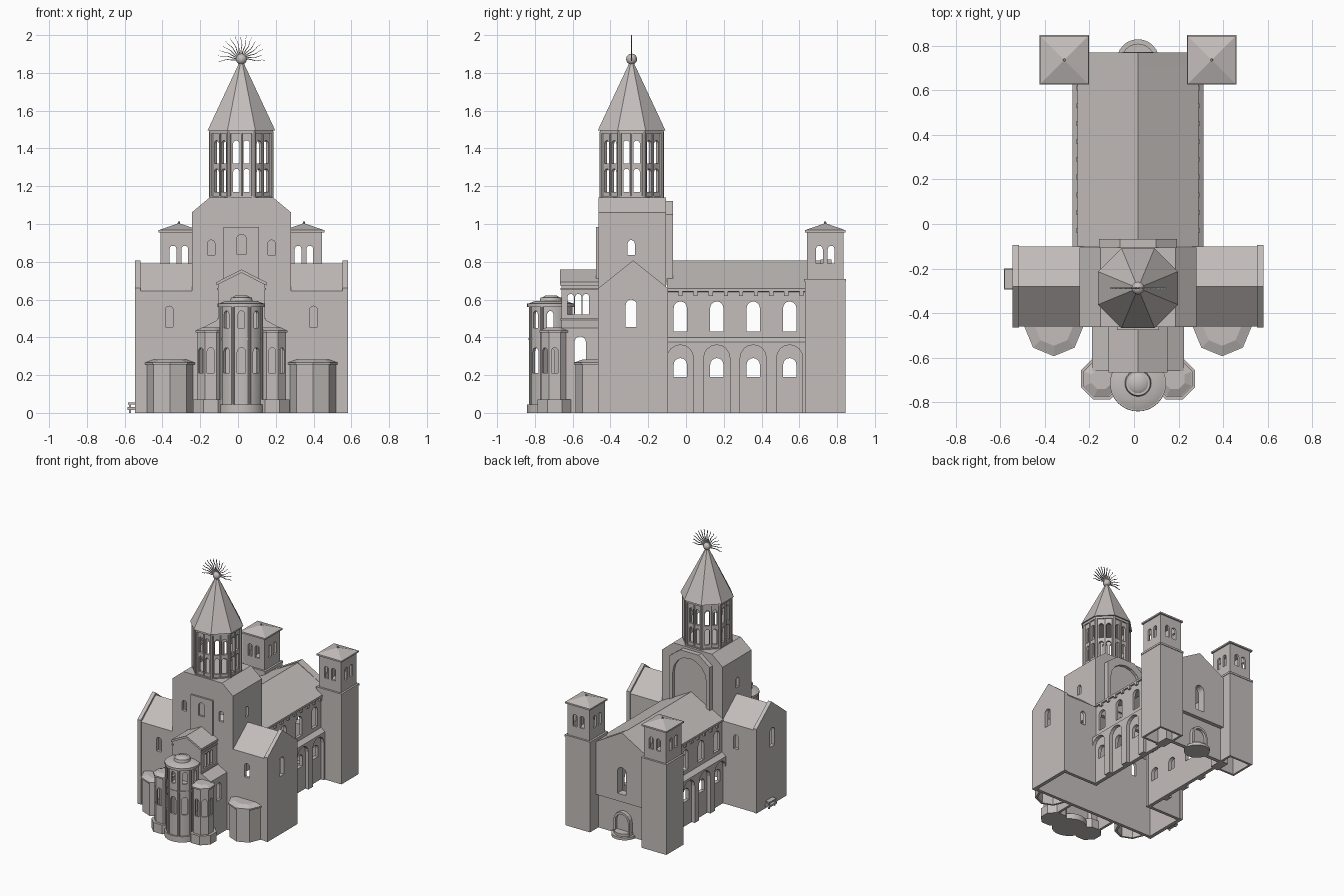
import bpy, bmesh, math
from mathutils import Matrix, Vector

if "Cube" in bpy.data.objects:
    bpy.data.objects.remove(bpy.data.objects["Cube"])

CX = 0.018  # building axis
stone = bpy.data.materials.new("pale stone")
stone.diffuse_color = (0.55, 0.515, 0.50, 1)
stone.use_nodes = True
stone.node_tree.nodes["Principled BSDF"].inputs["Base Color"].default_value = stone.diffuse_color

def finish(name, bm, mat=None):
    bmesh.ops.transform(bm, verts=bm.verts, matrix=Matrix.Translation((CX, 0, 0)) @ (mat or Matrix()))
    bmesh.ops.recalc_face_normals(bm, faces=bm.faces)
    me = bpy.data.meshes.new(name)
    bm.to_mesh(me)
    bm.free()
    me.materials.append(stone)
    o = bpy.data.objects.new(name, me)
    bpy.context.collection.objects.link(o)
    return o

def prism(name, pts, axis, a, b, mat=None):
    """Extrude a 2D outline along an axis from a to b."""
    put = {'x': lambda p, t: (t, p[0], p[1]), 'y': lambda p, t: (p[0], t, p[1]),
           'z': lambda p, t: (p[0], p[1], t)}[axis]
    bm = bmesh.new()
    lo = [bm.verts.new(put(p, a)) for p in pts]
    hi = [bm.verts.new(put(p, b)) for p in pts]
    bm.faces.new(lo)
    bm.faces.new(hi)
    n = len(pts)
    for i in range(n):
        bm.faces.new((lo[i], lo[(i + 1) % n], hi[(i + 1) % n], hi[i]))
    return finish(name, bm, mat)

def box(name, x0, x1, y0, y1, z0, z1):
    return prism(name, [(x0, y0), (x1, y0), (x1, y1), (x0, y1)], 'z', z0, z1)

def frustum(name, c, n, r0, r1, z0, z1, turn=0.0, smooth=False):
    bm = bmesh.new()
    bmesh.ops.create_cone(bm, cap_ends=True, segments=n, radius1=r0, radius2=r1, depth=z1 - z0)
    # first vertex of a segment points along +y
    m = Matrix.Translation((c[0], c[1], (z0 + z1) / 2)) @ Matrix.Rotation(turn, 4, 'Z')
    o = finish(name, bm, m)
    if smooth:
        soften(o)
    return o

def soften(o):
    bpy.ops.object.select_all(action='DESELECT')
    o.select_set(True)
    bpy.context.view_layer.objects.active = o
    bpy.ops.object.shade_smooth_by_angle(angle=math.radians(35))

def arch(u, w, z0, z1, n=8):
    r = w / 2
    return [(u - r, z0), (u + r, z0)] + [(u + r * math.cos(math.pi * i / n),
            z1 - r + r * math.sin(math.pi * i / n)) for i in range(n + 1)]

def window(axis, u, w, z0, z1, a, b):
    return prism("cutter", arch(u, w, z0, z1), axis, a, b)

def radial(c, ang, u, w, z0, z1, r0, r1):
    m = Matrix.Translation((c[0], c[1], 0)) @ Matrix.Rotation(ang, 4, 'Z')
    return prism("cutter", arch(u, w, z0, z1, 6), 'y', -r1, -r0, m)

def cut(o, cutters):
    for c in cutters:
        m = o.modifiers.new("cut", 'BOOLEAN')
        m.object, m.operation, m.solver = c, 'DIFFERENCE', 'EXACT'
    me = bpy.data.meshes.new_from_object(o.evaluated_get(bpy.context.evaluated_depsgraph_get()))
    o.modifiers.clear()
    o.data = me
    for c in cutters:
        bpy.data.objects.remove(c)
    return o

def sym(half):
    """Mirror a right-hand outline (x, z) listed bottom to top."""
    return half + [(-x, z) for x, z in reversed(half) if x > 0]

# Nave with blind arcade, two rows of windows
bays = [-0.03 + 0.193 * i for i in range(4)]
nave = prism("nave", sym([(0.295, 0), (0.295, 0.375), (0.262, 0.40), (0.262, 0.64), (0, 0.785)]), 'y', -0.1, 0.74)
c = [prism("cutter", sym([(0.24, -0.1), (0.24, 0.62), (0, 0.755)]), 'y', -0.2, 0.71)]
for y in bays:
    c += [window('x', y, 0.07, 0.43, 0.59, -1, 1), window('x', y, 0.07, 0.19, 0.29, -1, 1)]
    c += [window('x', y, 0.138, -0.02, 0.36, s * 0.268, s * 0.4) for s in (-1, 1)]
c.append(window('y', 0, 0.075, 0.33, 0.54, 0.6, 0.9))
cut(nave, c)
prism("nave_roof", sym([(0.25, 0.64), (0.272, 0.643), (0.272, 0.658), (0, 0.806)]) + [(0, 0.782)], 'y', -0.1, 0.72)
for s in (-1, 1):
    for i in range(9):
        y = -0.04 + 0.08 * i
        box("corbel", min(s * 0.25, s * 0.277), max(s * 0.25, s * 0.277), y, y + 0.022, 0.62, 0.643)

# Rear gable, doorway and round steps
cut(prism("rear_gable", sym([(0.25, 0.27), (0.25, 0.67), (0, 0.812)]), 'y', 0.712, 0.77),
    [window('y', 0, 0.075, 0.33, 0.54, 0.6, 0.9)])
cut(prism("door_frame", arch(0, 0.14, 0, 0.19), 'y', 0.73, 0.772), [window('y', 0, 0.11, -0.02, 0.172, 0.75, 0.9)])
for i, r in enumerate((0.095, 0.075)):
    frustum("rear_step", (0, 0.735), 24, r, r, 0.02 * i, 0.02 * i + 0.02)

# Bell towers
for s in (-1, 1):
    x, y = s * 0.331, 0.737
    cut(box("bell_tower_base", x - 0.107, x + 0.107, y - 0.107, y + 0.107, 0, 0.70),
        [box("cutter", x - 0.09, x + 0.09, y - 0.09, y + 0.09, -0.1, 0.68)])
    box("bell_tower_ledge", x - 0.111, x + 0.111, y - 0.111, y + 0.111, 0.695, 0.71)
    belfry = box("belfry", x - 0.096, x + 0.096, y - 0.096, y + 0.096, 0.71, 0.96)
    c = [box("cutter", x - 0.08, x + 0.08, y - 0.08, y + 0.08, 0.73, 0.94)]
    for u in (-0.031, 0.031):
        for k in range(4):
            c.append(radial((x, y), k * math.pi / 2, u, 0.036, 0.79, 0.885, 0.07, 0.12))
    cut(belfry, c)
    box("belfry_cornice", x - 0.108, x + 0.108, y - 0.108, y + 0.108, 0.955, 0.967)
    frustum("belfry_roof", (x, y), 4, 0.152, 0.006, 0.967, 1.003, math.pi / 4)
    frustum("belfry_finial", (x, y), 8, 0.007, 0.005, 0.995, 1.013)

# Transept with gable ends
trans = prism("transept", [(-0.46, 0), (-0.10, 0), (-0.10, 0.645), (-0.28, 0.79), (-0.46, 0.645)], 'x', -0.55, 0.55)
c = [prism("cutter", [(-0.435, -0.1), (-0.125, -0.1), (-0.125, 0.63), (-0.28, 0.76), (-0.435, 0.63)], 'x', -0.6, 0.6)]
c += [window('y', s * 0.382, 0.042, 0.455, 0.565, -0.6, 0.0) for s in (-1, 1)]
c.append(box("cutter", -0.235, 0.235, -0.2, 0.0, -0.1, 0.6))
cut(trans, c)
for s in (-1, 1):
    cut(prism("transept_gable", [(-0.465, 0), (-0.095, 0), (-0.095, 0.66), (-0.28, 0.808), (-0.465, 0.66)],
              'x', s * 0.535, s * 0.564), [window('x', -0.29, 0.058, 0.455, 0.6, -1, 1)])
    # Small chapels on the transept front
    p = (s * 0.378, -0.462)
    cut(frustum("transept_chapel", p, 8, 0.122, 0.122, 0, 0.262),
        [frustum("cutter", p, 8, 0.105, 0.105, -0.1, 0.24), box("cutter", p[0] - 0.2, p[0] + 0.2, -0.44, -0.2, -0.1, 0.5)])
    for r0, r1, z0, z1 in ((0.132, 0.132, 0.255, 0.267), (0.128, 0.085, 0.267, 0.283)):
        cut(frustum("chapel_roof", p, 8, r0, r1, z0, z1), [box("cutter", p[0] - 0.2, p[0] + 0.2, -0.44, -0.2, -0.1, 0.5)])

# Side entrance step
box("side_step", -0.603, -0.55, -0.295, -0.2, 0.015, 0.03)
box("side_slab", -0.60, -0.55, -0.29, -0.205, 0.045, 0.056)
for y in (-0.285, -0.215):
    box("side_post", -0.595, -0.585, y, y + 0.01, 0, 0.05)

# Crossing block with sloped shoulders
cross = prism("crossing", sym([(0.262, 0.6), (0.262, 1.062), (0.168, 1.14)]), 'y', -0.463, -0.105)
c = [prism("cutter", sym([(0.24, 0.5), (0.24, 1.05), (0.155, 1.12)]), 'y', -0.44, -0.13)]
c += [window('y', s * 0.16, 0.04, 0.835, 0.915, -0.6, -0.4) for s in (-1, 1)]
c += [window('x', -0.29, 0.038, 0.835, 0.915, -1, 1)]
cut(cross, c)
cut(prism("crossing_rear_frame", sym([(0.175, 0.68), (0.175, 1.05), (0.08, 1.122)]), 'y', -0.11, -0.068),
    [window('y', 0, 0.29, 0.5, 1.075, -0.09, 0.1)])
cut(box("front_panel", -0.094, 0.094, -0.477, -0.45, 0.70, 0.985),
    [window('y', 0, 0.052, 0.84, 0.945, -0.6, -0.455)])

# Choir with lean-to sides
choir = prism("choir", sym([(0.207, 0), (0.207, 0.45), (0.122, 0.495), (0.122, 0.685), (0, 0.75)]), 'y', -0.66, -0.455)
c = [prism("cutter", sym([(0.187, -0.1), (0.187, 0.435), (0.104, 0.48), (0.104, 0.67), (0, 0.725)]), 'y', -0.64, -0.3)]
c += [window('x', y, 0.034, 0.52, 0.63, -1, 1) for y in (-0.61, -0.57, -0.53)]
c.append(window('x', -0.56, 0.06, 0.27, 0.405, -1, 1))
cut(choir, c)
prism("choir_roof", sym([(0.132, 0.675), (0.132, 0.692), (0, 0.759)]) + [(0, 0.742)], 'y', -0.668, -0.455)
for s in (-1, 1):
    box("choir_cornice", *sorted((s * 0.115, s * 0.13)), -0.664, -0.46, 0.65, 0.662)
    box("choir_sill", *sorted((s * 0.115, s * 0.13)), -0.664, -0.46, 0.49, 0.50)

# Round main apse
A = (0, -0.715)
apse = frustum("main_apse", A, 32, 0.115, 0.115, 0, 0.565)
c = [frustum("cutter", A, 32, 0.098, 0.098, -0.1, 0.55), box("cutter", -0.2, 0.2, -0.655, -0.5, -0.1, 0.45)]
for deg in (-88, -44, 0, 44, 88):
    c += [radial(A, math.radians(deg), 0, 0.044, 0.21, 0.345, 0.085, 0.14),
          radial(A, math.radians(deg), 0, 0.034, 0.45, 0.54, 0.085, 0.14)]
soften(cut(apse, c))
for r0, r1, z0, z1 in ((0.127, 0.127, 0, 0.045), (0.119, 0.119, 0.385, 0.397), (0.126, 0.126, 0.56, 0.578),
                       (0.12, 0.085, 0.578, 0.592), (0.06, 0.055, 0.59, 0.612), (0.045, 0.03, 0.612, 0.622)):
    frustum("apse_ring", A, 32, r0, r1, z0, z1, smooth=True)
for deg in (-66, -22, 22, 66):
    a = math.radians(deg)
    frustum("apse_column", (A[0] + 0.117 * math.sin(a), A[1] - 0.117 * math.cos(a)), 8, 0.008, 0.008, 0.04, 0.56)

# Polygonal side apses
for s in (-1, 1):
    p = (s * 0.163, -0.695)
    o = frustum("side_apse", p, 8, 0.079, 0.079, 0, 0.43, math.pi / 8)
    c = [frustum("cutter", p, 8, 0.066, 0.066, -0.1, 0.41, math.pi / 8)]
    c += [radial(p, k * math.pi / 4, 0, 0.036, 0.21, 0.345, 0.05, 0.1) for k in (0, s, 2 * s)]
    cut(o, c)
    for r0, r1, z0, z1 in ((0.1, 0.1, 0, 0.072), (0.088, 0.088, 0.425, 0.437), (0.084, 0.05, 0.437, 0.452)):
        frustum("side_apse_ring", p, 8, r0, r1, z0, z1, math.pi / 8)

# Octagonal lantern with two tiers of paired windows
T, turn = (0, -0.288), math.pi / 8
drum = frustum("lantern", T, 8, 0.172, 0.172, 1.135, 1.495, turn)
c = [frustum("cutter", T, 8, 0.152, 0.152, 1.155, 1.48, turn)]
for k in range(8):
    for u in (-0.027, 0.027):
        for z in (1.17, 1.32):
            c.append(radial(T, k * math.pi / 4, u, 0.034, z, z + 0.122, 0.12, 0.2))
cut(drum, c)
frustum("lantern_base", T, 8, 0.18, 0.18, 1.13, 1.148, turn)
frustum("lantern_cornice", T, 8, 0.182, 0.182, 1.478, 1.497, turn)
for k in range(8):
    a = k * math.pi / 4
    for r, da, rad in ((0.172, turn, 0.012), (0.161, 0, 0.006)):
        frustum("lantern_column", (T[0] + r * math.cos(a + da), T[1] + r * math.sin(a + da)), 8, rad, rad, 1.14, 1.49)
frustum("lantern_spire", T, 8, 0.194, 0.012, 1.495, 1.855, turn)

# Ball and fan of wavy rays
bm = bmesh.new()
bmesh.ops.create_uvsphere(bm, u_segments=16, v_segments=10, radius=0.029)
soften(finish("spire_ball", bm, Matrix.Translation((T[0], T[1], 1.873))))
for i in range(15):
    a = math.radians(-4 + 188 * i / 14)
    d, n = Vector((math.cos(a), 0, math.sin(a))), Vector((-math.sin(a), 0, math.cos(a)))
    edge = []
    for side in (1, -1):
        row = []
        for j in range(7):
            t = j / 6
            p = d * (0.02 + 0.107 * t) + n * (0.004 * math.sin(t * 9) * t ** 0.3 + side * 0.003 * (1 - 0.8 * t))
            row.append((p.x + T[0], p.z + 1.873))
        edge += row if side == 1 else row[::-1]
    prism("ray", edge, 'y', T[1] - 0.003, T[1] + 0.003)
